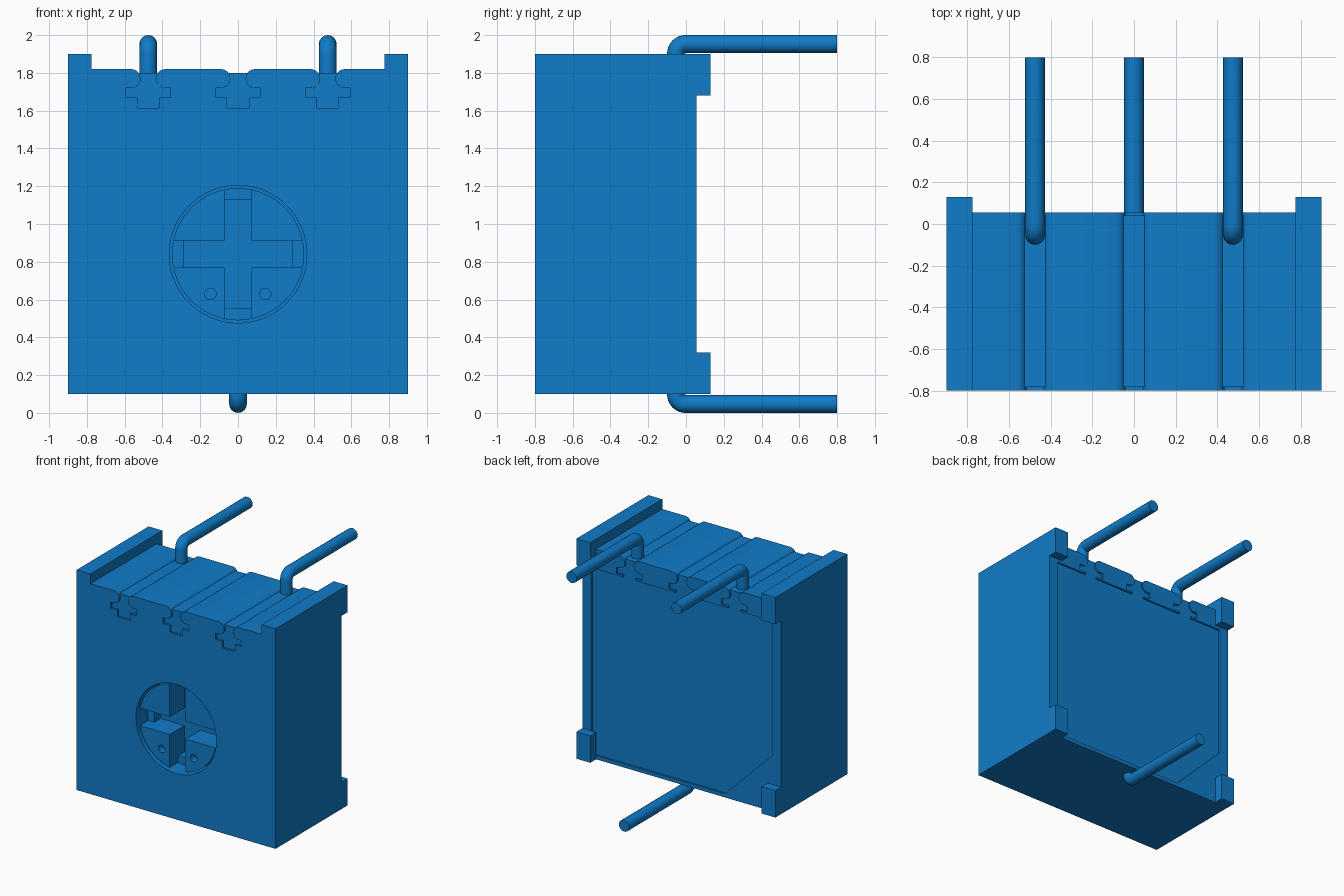
import bpy, bmesh, math
from mathutils import Vector

cube = bpy.data.objects.get("Cube")
if cube:
    bpy.data.objects.remove(cube, do_unlink=True)

COLOR = (0.005, 0.20, 0.58, 1.0)
blue = bpy.data.materials.new("blue plastic")
blue.use_nodes = True
blue.diffuse_color = COLOR
blue.node_tree.nodes["Principled BSDF"].inputs["Base Color"].default_value = COLOR

FRONT, BACK = -0.80, 0.055
SLOTS = (0.475, 0.0, -0.475)
DIAL_Z = 0.84


def prism(name, outline, y0, y1):
    """Extrude an (x, z) outline from y0 to y1."""
    bm = bmesh.new()
    face = bm.faces.new([bm.verts.new((x, y0, z)) for x, z in outline])
    new = bmesh.ops.extrude_face_region(bm, geom=[face])["geom"]
    bmesh.ops.translate(bm, vec=(0, y1 - y0, 0),
                        verts=[v for v in new if isinstance(v, bmesh.types.BMVert)])
    bmesh.ops.recalc_face_normals(bm, faces=bm.faces)
    mesh = bpy.data.meshes.new(name)
    bm.to_mesh(mesh)
    bm.free()
    mesh.materials.append(blue)
    obj = bpy.data.objects.new(name, mesh)
    bpy.context.collection.objects.link(obj)
    return obj


def rect(x0, x1, z0, z1):
    return [(x0, z0), (x1, z0), (x1, z1), (x0, z1)]


def circle(cx, cz, r, n):
    return [(cx + r * math.cos(2 * math.pi * i / n),
             cz + r * math.sin(2 * math.pi * i / n)) for i in range(n)]


def plus(length, w):
    """Plus-shaped outline around the dial centre."""
    corner = [(length, -w), (length, w), (w, w)]
    pts = []
    for k in range(4):
        c, s = round(math.cos(k * math.pi / 2)), round(math.sin(k * math.pi / 2))
        pts += [(c * x - s * z, s * x + c * z + DIAL_Z) for x, z in corner]
    return pts


def activate(obj):
    bpy.ops.object.select_all(action='DESELECT')
    obj.select_set(True)
    bpy.context.view_layer.objects.active = obj


def boolean(obj, cutter, operation='DIFFERENCE'):
    mod = obj.modifiers.new(operation.lower(), 'BOOLEAN')
    mod.operation, mod.solver, mod.object = operation, 'EXACT', cutter
    activate(obj)
    bpy.ops.object.modifier_apply(modifier=mod.name)
    bpy.data.objects.remove(cutter, do_unlink=True)


def smooth(obj):
    activate(obj)
    bpy.ops.object.shade_smooth_by_angle(angle=math.radians(35))


def slot_outline(cx, start):
    """Keyhole slot with rounded lips and a cross-shaped bottom, right to left."""
    half = []
    for i in range(11):
        a = math.radians(start + (270 - start) * i / 10)
        half.append((0.09 + 0.05 * math.cos(a), 1.77 + 0.05 * math.sin(a)))
    half += [(0.117, 1.72), (0.117, 1.67), (0.057, 1.67), (0.057, 1.615)]
    return [(cx + x, z) for x, z in half] + [(cx - x, z) for x, z in reversed(half)]


# Housing with raised side rails and three top slots
outline = [(-0.9, 0.1), (0.9, 0.1), (0.9, 1.9), (0.775, 1.9), (0.775, 1.82)]
for cx in SLOTS:
    outline += slot_outline(cx, 90)
outline += [(-0.775, 1.82), (-0.775, 1.9), (-0.9, 1.9)]
housing = prism("housing", outline, FRONT, BACK)

# Round opening for the dial, and the shallow back recess with one cut corner
boolean(housing, prism("dial_cutter", circle(0, DIAL_Z, 0.364, 64), -0.9, -0.58))
recess = [(-0.39, 0.13), (0.82, 0.13), (0.82, 1.655), (-0.82, 1.655), (-0.82, 0.56)]
boolean(housing, prism("recess_cutter", recess, BACK - 0.015, 0.2))
smooth(housing)

# Corner standoffs at the back
for side, sx in (("left", 1), ("right", -1)):
    for level, z0, z1 in (("lower", 0.1, 0.32), ("upper", 1.68, 1.9)):
        x0, x1 = sorted((0.775 * sx, 0.9 * sx))
        prism(f"{level}_{side}_standoff", rect(x0, x1, z0, z1), BACK, 0.13)

# Filler strips set just inside the slots
for cx, label in zip(SLOTS, ("left", "middle", "right")):
    smooth(prism(f"{label}_slot_filler", slot_outline(cx, 143.13),
                 FRONT + 0.017, BACK - 0.015))

# Adjustment dial: stepped cross slot and two small dimples
dial = prism("adjustment_dial", circle(0, DIAL_Z, 0.35, 64), -0.78, -0.575)
boolean(dial, prism("deep_cutter", plus(0.287, 0.0715), -0.9, -0.59))
boolean(dial, prism("step_cutter", plus(0.37, 0.0715), -0.9, -0.67))
for x in (-0.145, 0.145):
    boolean(dial, prism("dimple_cutter", circle(x, 0.63, 0.03, 24), -0.9, -0.72))
smooth(dial)


def pin(name, x, top):
    """Round wire leaving the housing vertically, then bending to the back."""
    r, bend = 0.047, 0.05
    path = [(-0.053, 1.72)]
    for i in range(11):
        a = math.radians(180 - 9 * i)
        path.append((-0.003 + bend * math.cos(a), 1.903 + bend * math.sin(a)))
    path.append((0.8, 1.953))
    curve = bpy.data.curves.new(name, 'CURVE')
    curve.dimensions = '3D'
    curve.bevel_depth, curve.bevel_resolution = r, 6
    curve.use_fill_caps = True
    spline = curve.splines.new('POLY')
    spline.points.add(len(path) - 1)
    for p, (y, z) in zip(spline.points, path):
        p.co = (x, y, z if top else 2 - z, 1)
    curve.materials.append(blue)
    obj = bpy.data.objects.new(name, curve)
    bpy.context.collection.objects.link(obj)
    activate(obj)
    bpy.ops.object.convert(target='MESH')
    smooth(bpy.context.view_layer.objects.active)


# Three wire pins
pin("upper_left_pin", 0.475, True)
pin("upper_right_pin", -0.475, True)
pin("lower_pin", 0.0, False)
